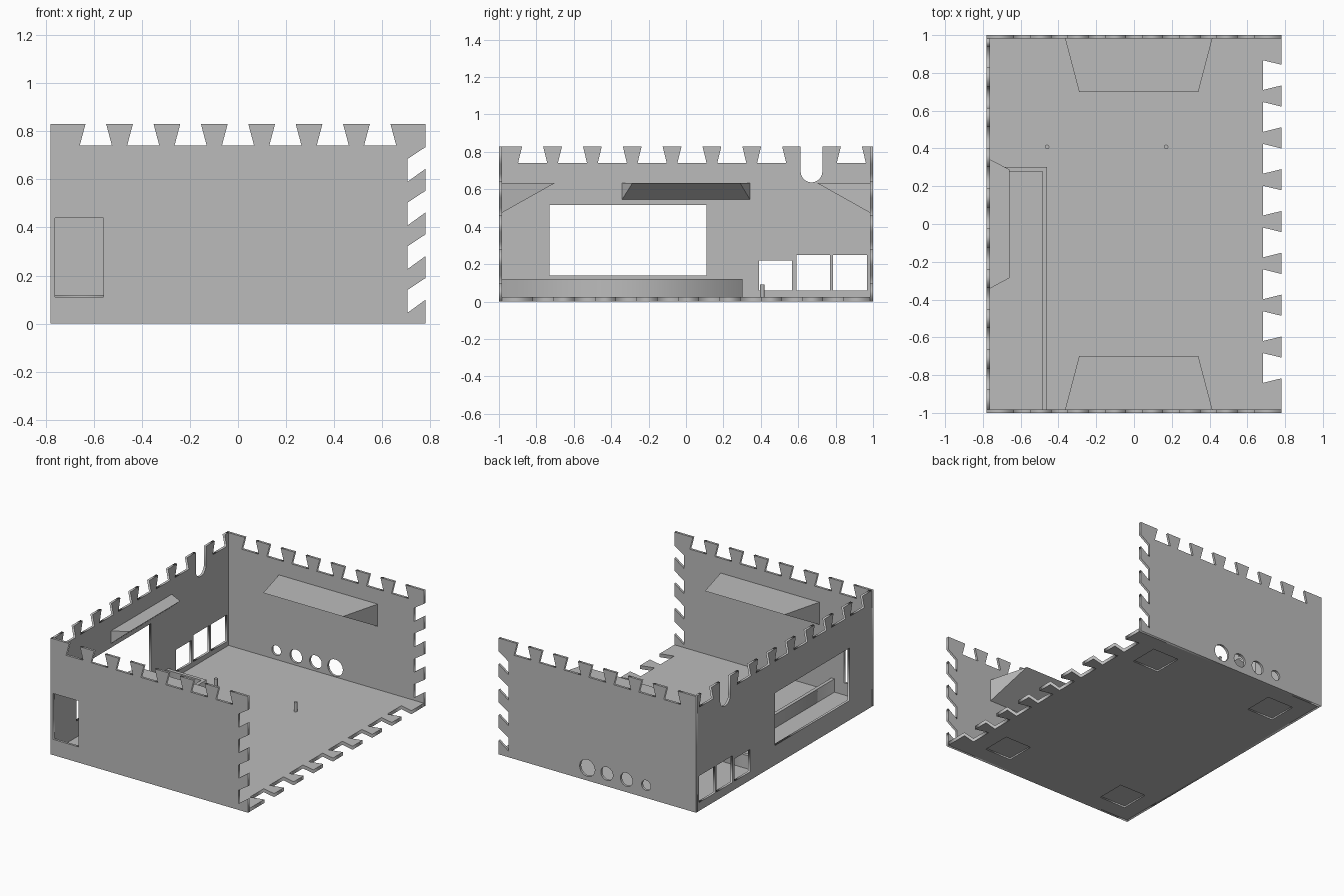
import bpy, bmesh
from math import sin, cos, pi

old = bpy.data.objects.get("Cube")
if old:
    bpy.data.objects.remove(old, do_unlink=True)

grey = bpy.data.materials.new("plain_grey")
grey.use_nodes = True
COLOR = (0.5, 0.5, 0.5, 1)
grey.diffuse_color = COLOR
grey.node_tree.nodes["Principled BSDF"].inputs["Base Color"].default_value = COLOR

X, Y, H, T = 0.78, 1.0, 0.83, 0.017   # half width, half length, height, wall


def finish(name, bm):
    bmesh.ops.remove_doubles(bm, verts=bm.verts, dist=1e-5)
    bmesh.ops.recalc_face_normals(bm, faces=bm.faces)
    mesh = bpy.data.meshes.new(name)
    bm.to_mesh(mesh)
    bm.free()
    mesh.materials.append(grey)
    obj = bpy.data.objects.new(name, mesh)
    bpy.context.collection.objects.link(obj)
    return obj


def panel(name, loops, low, high, place):
    """Filled outline with holes, extruded from low to high, then placed."""
    curve = bpy.data.curves.new(name + "_outline", "CURVE")
    curve.dimensions = "2D"
    curve.fill_mode = "BOTH"
    curve.extrude = (high - low) / 2
    for loop in loops:
        spline = curve.splines.new("POLY")
        spline.points.add(len(loop) - 1)
        for point, (u, v) in zip(spline.points, loop):
            point.co = (u, v, 0, 1)
        spline.use_cyclic_u = True
    helper = bpy.data.objects.new(name + "_helper", curve)
    bpy.context.collection.objects.link(helper)
    bpy.context.view_layer.update()
    filled = helper.evaluated_get(bpy.context.evaluated_depsgraph_get())
    bm = bmesh.new()
    bm.from_mesh(filled.to_mesh())
    filled.to_mesh_clear()
    bpy.data.objects.remove(helper, do_unlink=True)
    for v in bm.verts:
        v.co = place(v.co.x, v.co.y, v.co.z + (low + high) / 2)
    return finish(name, bm)


def rect(u0, u1, v0, v1):
    return [(u0, v0), (u1, v0), (u1, v1), (u0, v1)]


def circle(u, v, r, n=32):
    return [(u + r * cos(2 * pi * i / n), v + r * sin(2 * pi * i / n)) for i in range(n)]


def notches(centers, mouth, root, edge, depth):
    """Dovetail gaps along an edge, ordered by the given centers."""
    pts = []
    for c in centers:
        s = 1 if centers[-1] > centers[0] else -1
        pts += [(c - s * mouth, edge), (c - s * root, edge - depth),
                (c + s * root, edge - depth), (c + s * mouth, edge)]
    return pts


def box(name, x0, x1, y0, y1, z0, z1):
    panel(name, [rect(x0, x1, y0, y1)], z0, z1, lambda u, v, w: (u, v, w))


# End walls: dovetails on the top and slanted gaps on the open side
end_outline = [(-X, 0), (X, 0)]
for k in range(4):
    z = 0.1 + 0.1815 * k
    end_outline += [(X, z), (0.704, z - 0.055), (0.704, z + 0.04), (X, z + 0.09)]
end_outline += [(X, H)]
end_outline += notches([0.197 * k for k in range(3, -4, -1)], 0.043, 0.067, H, 0.09)
end_outline += [(-X, H)]

panel("front_wall", [end_outline, rect(-0.76, -0.56, 0.112, 0.44)], -Y, -Y + T,
      lambda u, v, w: (u, w, v))
ports = [circle(x, 0.09, r) for x, r in
         ((-0.385, 0.036), (-0.23, 0.048), (-0.075, 0.048), (0.08, 0.06))]
panel("back_wall", [end_outline] + ports, Y - T, Y, lambda u, v, w: (u, w, v))

# Side wall: dovetails, round-bottomed cable slot, window and three sockets
L = Y - T
gap = [0.032 + 0.213 * k for k in range(-4, 5)]
side = [(-L, 0), (L, 0), (L, H)] + notches([gap[8]], 0.056, 0.078, H, 0.09)
slot_r = 0.058
side += [(gap[7] + slot_r, H)]
side += [(gap[7] + slot_r * cos(pi * i / 16), 0.695 - slot_r * sin(pi * i / 16))
         for i in range(17)]
side += [(gap[7] - slot_r, H)]
side += notches(gap[6::-1], 0.056, 0.078, H, 0.09) + [(-L, H)]
openings = [rect(-0.73, 0.11, 0.14, 0.515), rect(0.39, 0.567, 0.06, 0.22),
            rect(0.59, 0.77, 0.06, 0.25), rect(0.787, 0.968, 0.06, 0.25)]
panel("side_wall", [side] + openings, -X, -X + T, lambda u, v, w: (w, u, v))

# Floor: dovetailed open edge, shallow square foot recesses underneath
floor = [(-L, -X + T), (L, -X + T), (L, X)]
floor += notches([0.013 + 0.2215 * (k - 3.5) for k in range(7, -1, -1)],
                 0.055, 0.079, X, 0.098)
floor += [(-L, X)]
feet = [rect(y - 0.105, y + 0.105, x - 0.105, x + 0.105)
        for x in (-0.54, 0.45) for y in (-0.76, 0.76)]
panel("floor_bottom", [floor] + feet, 0, 0.01, lambda u, v, w: (v, u, w))
panel("floor_top", [floor], 0.01, 0.025, lambda u, v, w: (v, u, w))

# Low tray walls and two locating pins
box("tray_long_wall", -0.485, -0.46, -L, 0.303, 0.02, 0.12)
box("tray_end_wall", -X + T, -0.485, 0.278, 0.303, 0.02, 0.12)
for name, x in (("pin_right", -0.46), ("pin_left", 0.17)):
    panel(name, [circle(x, 0.408, 0.012, 16)], 0.02, 0.09, lambda u, v, w: (u, v, w))


def wedge(name, a0, a1, b0, b1, reach, drop, place):
    """Flat-topped support with a sloping underside, tapering away from its wall."""
    top = 0.635
    bm = bmesh.new()
    for a, d, z in ((a0, 0, top), (a1, 0, top), (a0, 0, top - drop), (a1, 0, top - drop),
                    (b0, reach, top), (b1, reach, top)):
        bm.verts.new(place(a, d, z))
    bmesh.ops.convex_hull(bm, input=bm.verts)
    bmesh.ops.dissolve_limit(bm, angle_limit=0.01, verts=bm.verts, edges=bm.edges)
    finish(name, bm)


# Corner supports on the three walls
wedge("side_support", -0.342, 0.342, -0.285, 0.288, 0.105, 0.09,
      lambda a, d, z: (-X + T + d, a, z))
for name, s in (("front_support", -1), ("back_support", 1)):
    wedge(name, -0.365, 0.415, -0.29, 0.34, 0.285, 0.16,
          lambda a, d, z: (a, s * (L - d), z))
